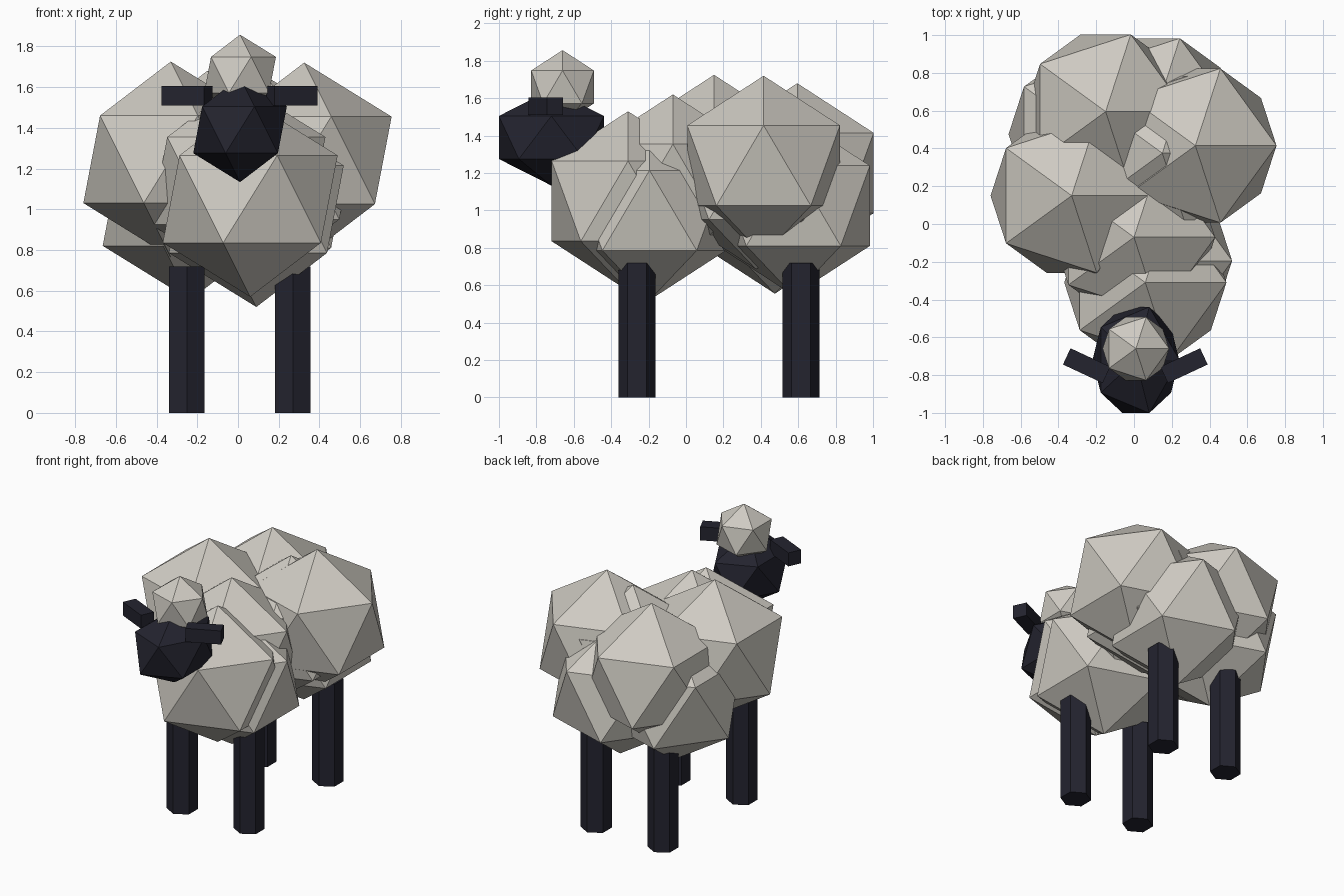
import bpy
import math

cube = bpy.data.objects.get("Cube")
if cube:
    bpy.data.objects.remove(cube, do_unlink=True)


def make_material(name, rgb):
    mat = bpy.data.materials.new(name)
    mat.use_nodes = True
    mat.diffuse_color = (*rgb, 1)
    bsdf = mat.node_tree.nodes["Principled BSDF"]
    bsdf.inputs["Base Color"].default_value = (*rgb, 1)
    bsdf.inputs["Roughness"].default_value = 0.9
    return mat


wool = make_material("cream wool", (0.62, 0.595, 0.54))
skin = make_material("dark skin", (0.017, 0.017, 0.028))


def finish(name, mat, scale=(1, 1, 1)):
    obj = bpy.context.object
    obj.name = name
    obj.scale = scale
    obj.data.materials.append(mat)
    return obj


def puff(name, mat, location, size):
    bpy.ops.mesh.primitive_ico_sphere_add(subdivisions=1, radius=1, location=location)
    return finish(name, mat, size)


# Fleece: overlapping faceted puffs of one size
fleece = {
    "right_shoulder": (-0.33, 0.15, 1.245),
    "left_flank": (0.325, 0.415, 1.24),
    "rump_top": (-0.15, 0.595, 1.2),
    "back_middle": (0.15, 0.375, 1.165),
    "withers": (0, -0.07, 1.14),
    "chest": (0.06, -0.31, 1.05),
    "belly_front": (0.09, -0.195, 1.0),
    "belly_rear": (-0.235, 0.475, 1.035),
    "rump_low": (0.11, 0.575, 1.025),
}
for part, spot in fleece.items():
    puff("wool_" + part, wool, spot, (0.48, 0.48, 0.48))

# Head and its tuft
puff("head", skin, (0.01, -0.72, 1.39), (0.257, 0.33, 0.257))
puff("head_tuft", wool, (0.01, -0.66, 1.66), (0.197, 0.197, 0.197))

# Ears and legs on both sides
for side, s in (("left", 1), ("right", -1)):
    bpy.ops.mesh.primitive_cube_add(size=1, location=(0.007 + 0.258 * s, -0.75, 1.557),
                                    rotation=(0, 0, s * math.radians(25)))
    finish(side + "_ear", skin, (0.232, 0.095, 0.095))
    for end, y in (("front", -0.262), ("back", 0.615)):
        bpy.ops.mesh.primitive_cylinder_add(vertices=6, radius=0.1, depth=0.72,
                                            location=(0.009 + 0.26 * s, y, 0.36))
        finish(f"{end}_{side}_leg", skin)
